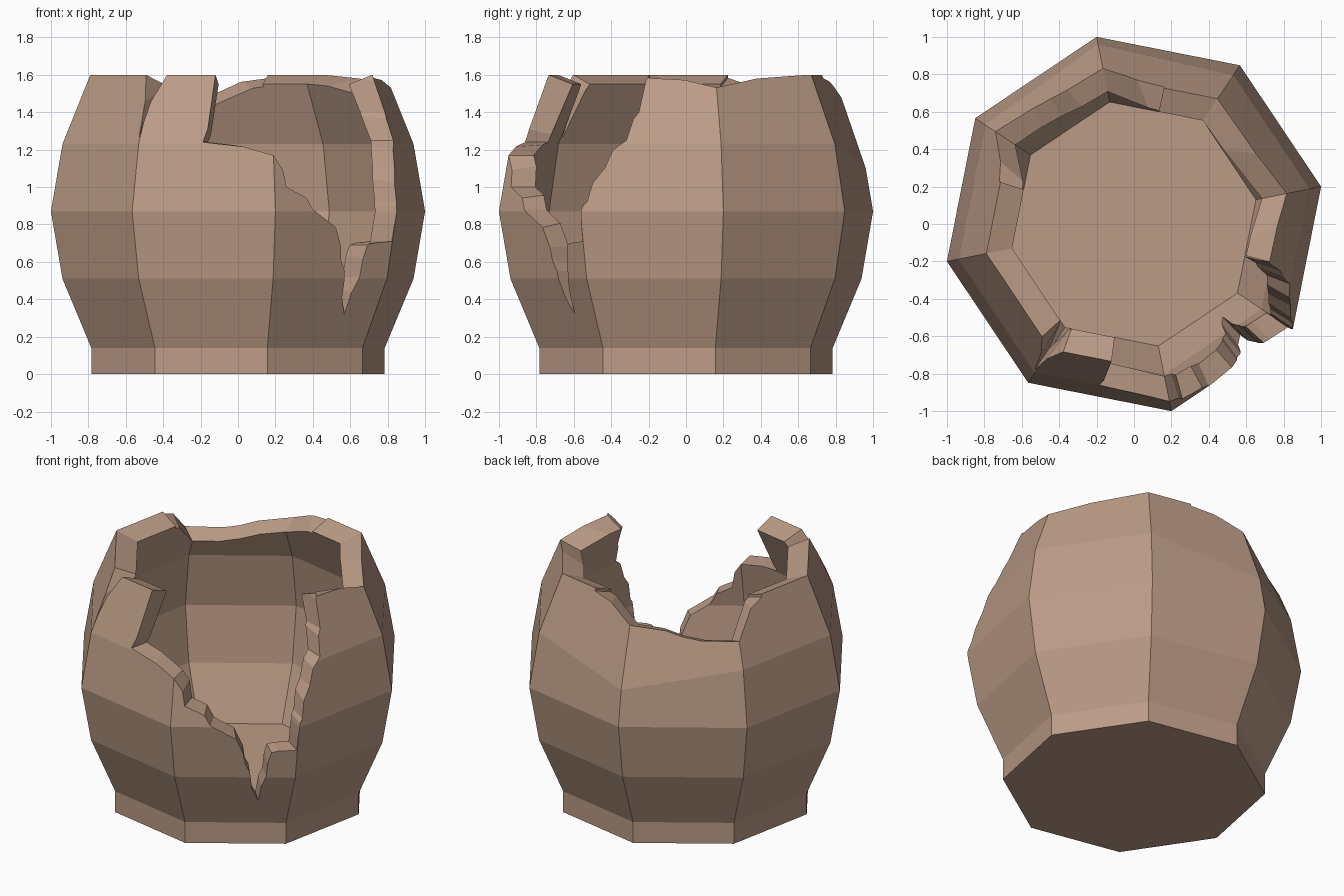
import bpy, bmesh
from math import radians, sin, cos, tan

if "Cube" in bpy.data.objects:
    bpy.data.objects.remove(bpy.data.objects["Cube"])

SIDES, START = 8, 11.3
# profiles as (radius, height)
OUTER = [(0.80, 0), (0.80, 0.14), (0.957, 0.51), (1.02, 0.87), (0.957, 1.23), (0.805, 1.6)]
INNER = [(0.665, 1.55), (0.82, 1.23), (0.88, 0.87), (0.82, 0.51), (0.665, 0.17)]


def polar(r, a, z):
    return (r * cos(radians(a)), r * sin(radians(a)), z)


def make_object(name, bm):
    bmesh.ops.recalc_face_normals(bm, faces=bm.faces)
    mesh = bpy.data.meshes.new(name)
    bm.to_mesh(mesh)
    bm.free()
    obj = bpy.data.objects.new(name, mesh)
    bpy.context.collection.objects.link(obj)
    return obj


# eight-sided barrel-shaped shell
bm = bmesh.new()
rings = []
for i, (r, z) in enumerate(OUTER + INNER):
    ring = []
    for k in range(SIDES):
        # one chipped corner at the back sits lower on the shoulder
        rr, zz = (0.98, 1.10) if (i == 4 and k == 2) else (r, z)
        ring.append(bm.verts.new(polar(rr, START + 45 * k, zz)))
    rings.append(ring)
for a, b in zip(rings, rings[1:]):
    for k in range(SIDES):
        n = (k + 1) % SIDES
        bm.faces.new((a[k], a[n], b[n], b[k]))
bm.faces.new(rings[0])
bm.faces.new(rings[-1])
pot = make_object("broken_clay_pot", bm)
mat = bpy.data.materials.new("clay")
mat.diffuse_color = (0.50, 0.33, 0.24, 1)
mat.use_nodes = True
mat.node_tree.nodes["Principled BSDF"].inputs["Base Color"].default_value = mat.diffuse_color
pot.data.materials.append(mat)


def cut(name, centre, outline, slope=0.0):
    """Cut a radial wedge whose lower edge is a list of (azimuth, height)."""
    pts = outline + [(outline[-1][0], 2.2), (outline[0][0], 2.2)]
    bm = bmesh.new()
    loops = []
    for dist in (0.4, 1.5):
        loop = []
        for a, z in pts:
            r = dist / cos(radians(a - centre))
            dz = slope * (r - 0.8) if z < 2 else 0
            loop.append(bm.verts.new(polar(r, a, z + dz)))
        loops.append(loop)
    lo, hi = loops
    bm.faces.new(lo)
    bm.faces.new(hi)
    for k in range(len(pts)):
        n = (k + 1) % len(pts)
        bm.faces.new((lo[k], lo[n], hi[n], hi[k]))
    bmesh.ops.recalc_face_normals(bm, faces=bm.faces)
    bmesh.ops.triangulate(bm, faces=bm.faces[:])
    cutter = make_object(name, bm)
    mod = pot.modifiers.new(name, "BOOLEAN")
    mod.operation, mod.solver, mod.object = "DIFFERENCE", "EXACT", cutter
    bpy.context.view_layer.objects.active = pot
    bpy.ops.object.modifier_apply(modifier=name)
    bpy.data.objects.remove(cutter)


# large jagged break at the front right
cut("front_break", -57, [
    (-99.3, 1.6), (-102.3, 1.24), (-78.7, 1.17), (-74.5, 1.0), (-65.2, 0.88),
    (-52.9, 0.68), (-50.4, 0.55), (-46.3, 0.32), (-44.1, 0.52), (-42.5, 0.69),
    (-33.9, 0.71), (-33.5, 0.87), (-32, 0.92), (-27.5, 1.1), (-21, 1.25),
    (-17.8, 1.4), (-15.5, 1.6)])
# thin crack at the front left corner
cut("rim_crack", -124, [(-129.2, 1.6), (-124.3, 1.26), (-119, 1.6)])
# worn dips in the rim
cut("back_dip", 120, [(162.6, 1.6), (146.3, 1.36), (123.8, 1.41), (101.3, 1.46), (77.6, 1.6)], 0.36)
cut("right_dip", 20, [(-15.5, 1.6), (11.3, 1.52), (56.3, 1.6)], 0.36)
